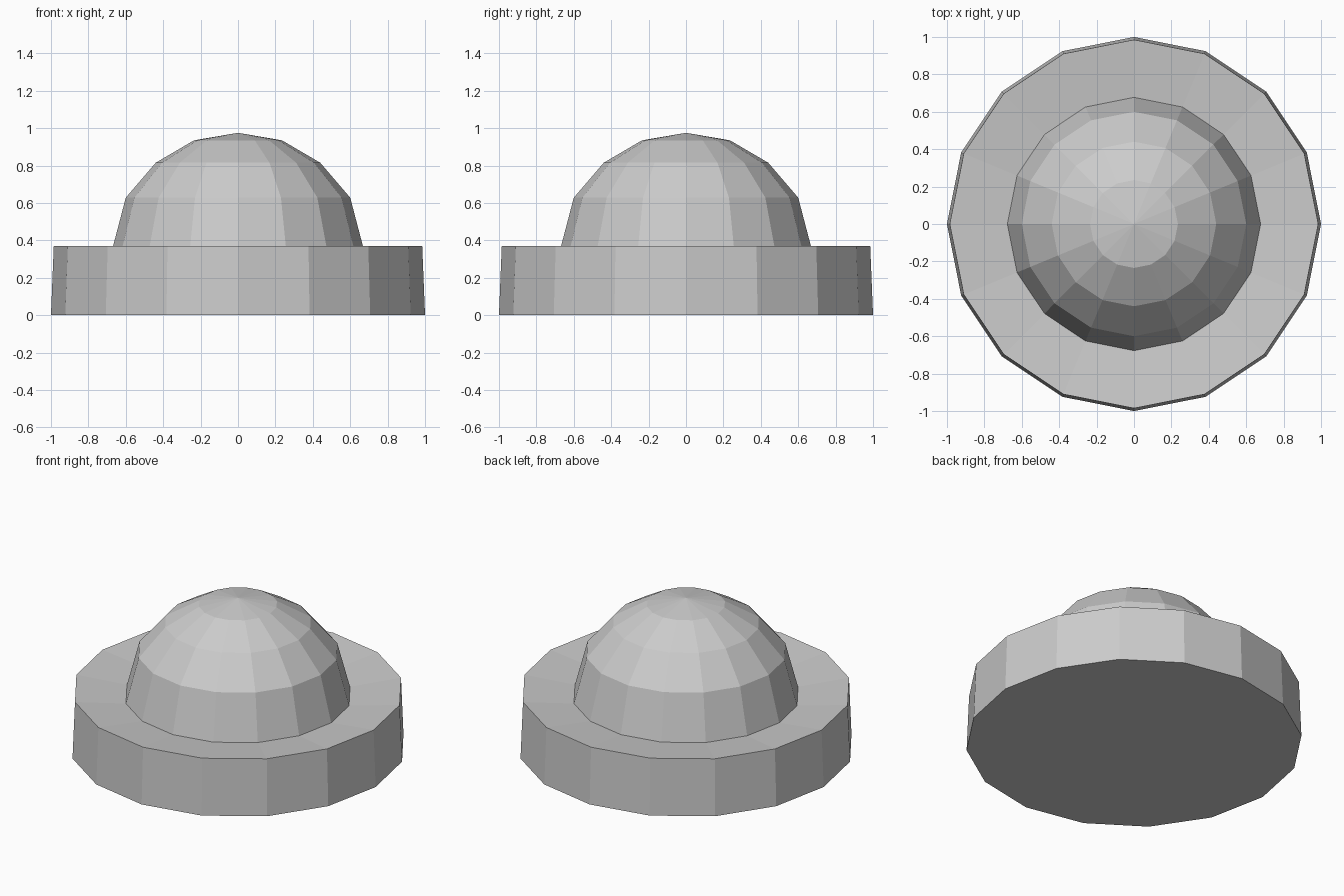
import bpy
import bmesh
from math import cos, sin, tau

cube = bpy.data.objects.get("Cube")
if cube:
    bpy.data.objects.remove(cube, do_unlink=True)

SIDES = 16

grey = bpy.data.materials.new("plain_grey")
grey.use_nodes = True
colour = (0.6, 0.6, 0.6, 1)
grey.diffuse_color = colour
grey.node_tree.nodes["Principled BSDF"].inputs["Base Color"].default_value = colour


def lathe(name, profile, fill_bottom=False):
    """Spin a bottom-to-top (radius, height) profile into a faceted shell."""
    bm = bmesh.new()
    rings = []
    for r, z in profile:
        if r == 0:
            rings.append([bm.verts.new((0, 0, z))] * SIDES)
        else:
            rings.append([bm.verts.new((r * cos(tau * i / SIDES), r * sin(tau * i / SIDES), z))
                          for i in range(SIDES)])
    for low, high in zip(rings, rings[1:]):
        for i in range(SIDES):
            j = (i + 1) % SIDES
            corners = [low[i], low[j], high[j], high[i]]
            bm.faces.new(list(dict.fromkeys(corners)))
    if fill_bottom:
        bm.faces.new(rings[0][::-1])
    mesh = bpy.data.meshes.new(name)
    bm.to_mesh(mesh)
    bm.free()
    mesh.materials.append(grey)
    obj = bpy.data.objects.new(name, mesh)
    bpy.context.collection.objects.link(obj)
    return obj


# Tapered base whose top dips gently towards the dome
lathe("base", [(1, 0), (0.985, 0.37), (0.677, 0.335)], fill_bottom=True)

# Faceted dome rising from the dished top
lathe("dome", [(0.677, 0.335), (0.6, 0.628), (0.44, 0.815), (0.235, 0.935), (0, 0.975)])
